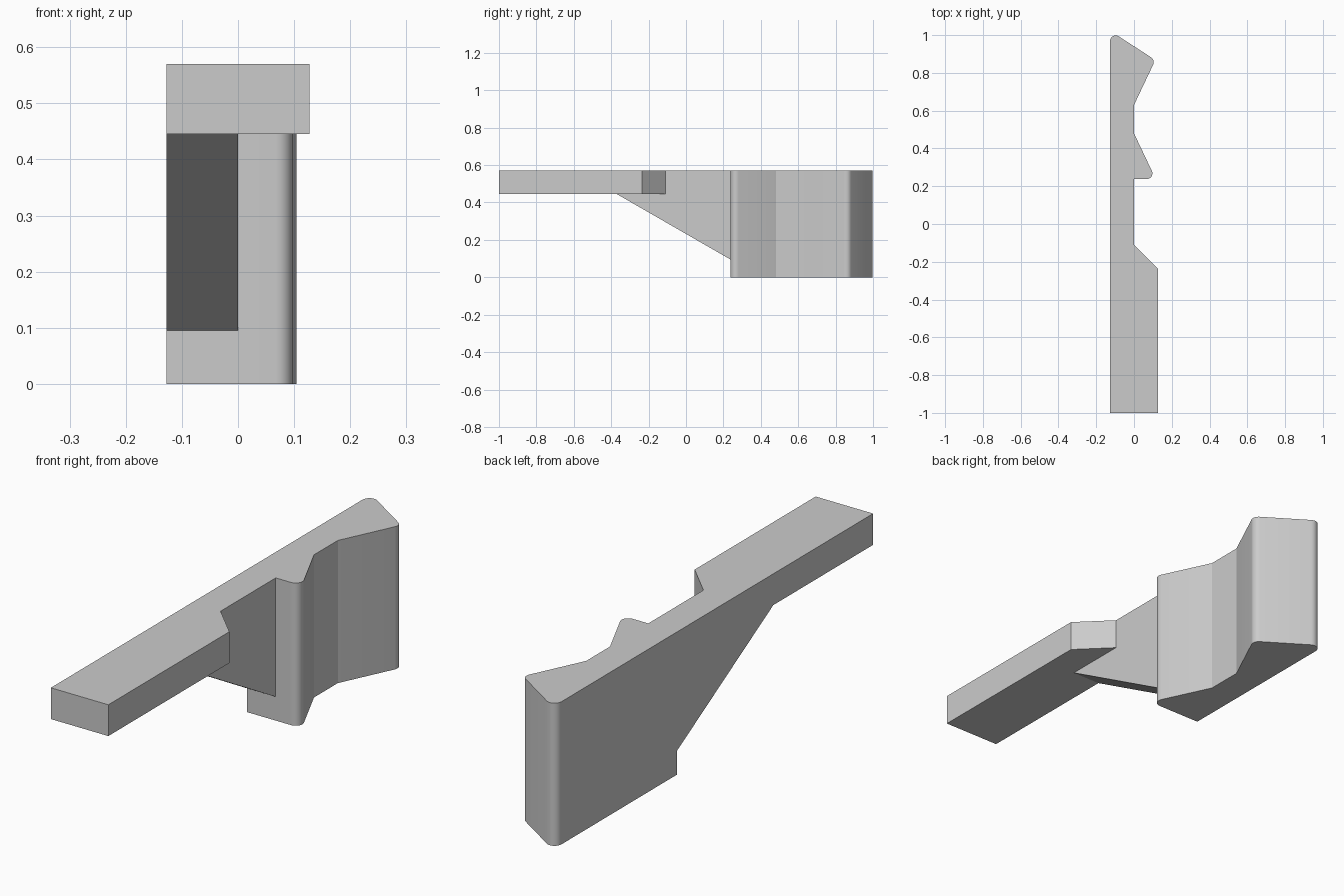
import bpy, bmesh, math
from mathutils import Vector

if "Cube" in bpy.data.objects:
    bpy.data.objects.remove(bpy.data.objects["Cube"])

W, TOP, ARM_Z, HEAD_Y = 0.127, 0.57, 0.445, 0.238


def fillet(prev, corner, nxt, r, steps=8):
    """Points of an arc rounding one profile corner."""
    c = Vector(corner)
    a, b = (Vector(prev) - c).normalized(), (Vector(nxt) - c).normalized()
    half = a.angle(b) / 2
    mid = c + (a + b).normalized() * (r / math.sin(half))
    start = c + a * (r / math.tan(half)) - mid
    end = c + b * (r / math.tan(half)) - mid
    sweep = math.pi - 2 * half
    return [mid + (start * math.sin(sweep * (1 - i / steps))
                   + end * math.sin(sweep * i / steps)) / math.sin(sweep)
            for i in range(steps + 1)]


def prism(name, points, direction):
    """Extrude a closed 3D outline along a direction."""
    bm = bmesh.new()
    face = bm.faces.new([bm.verts.new(p) for p in points])
    ext = bmesh.ops.extrude_face_region(bm, geom=[face])
    bmesh.ops.translate(bm, vec=direction,
                        verts=[v for v in ext["geom"] if isinstance(v, bmesh.types.BMVert)])
    bmesh.ops.recalc_face_normals(bm, faces=bm.faces)
    mesh = bpy.data.meshes.new(name)
    bm.to_mesh(mesh)
    bm.free()
    obj = bpy.data.objects.new(name, mesh)
    bpy.context.collection.objects.link(obj)
    return obj


# Plan outline: x, y, corner radius
plan = [(-W, -1, 0), (W, -1, 0), (W, -0.236, 0), (0, -0.11, 0), (0, HEAD_Y, 0),
        (0.115, HEAD_Y, 0.03), (0, 0.48, 0), (0, 0.63, 0),
        (0.113, 0.868, 0.03), (-W, 1.023, 0.03)]
outline = []
for i, (x, y, r) in enumerate(plan):
    if r:
        outline += fillet(plan[i - 1][:2], (x, y), plan[(i + 1) % len(plan)][:2], r)
    else:
        outline.append((x, y))
body = prism("toothed_lever", [(x, y, 0) for x, y in outline], (0, 0, TOP))

# Cutter under the arm and the sloping web
slope = [(-1.1, -0.1), (-1.1, ARM_Z), (-0.37, ARM_Z), (HEAD_Y, 0.095), (HEAD_Y, -0.1)]
under = prism("underside_cutter", [(-0.3, y, z) for y, z in slope], (0.6, 0, 0))

# Cutter that leaves only the thin web below the arm's wide side
side = [(0, -0.5), (0.3, -0.5), (0.3, 0), (0, 0)]
notch = prism("web_side_cutter", [(x, y, -0.1) for x, y in side], (0, 0, ARM_Z + 0.1))

for cutter in (under, notch):
    cutter.hide_render = True
    cutter.hide_set(True)
    mod = body.modifiers.new(cutter.name, 'BOOLEAN')
    mod.operation, mod.solver, mod.object = 'DIFFERENCE', 'EXACT', cutter

# Apply cuts, then smooth only the rounded corners
bpy.context.view_layer.objects.active = body
body.select_set(True)
for name in [m.name for m in body.modifiers]:
    bpy.ops.object.modifier_apply(modifier=name)
bpy.ops.object.shade_smooth_by_angle(angle=math.radians(20))
for cutter in (under, notch):
    bpy.data.objects.remove(cutter)
